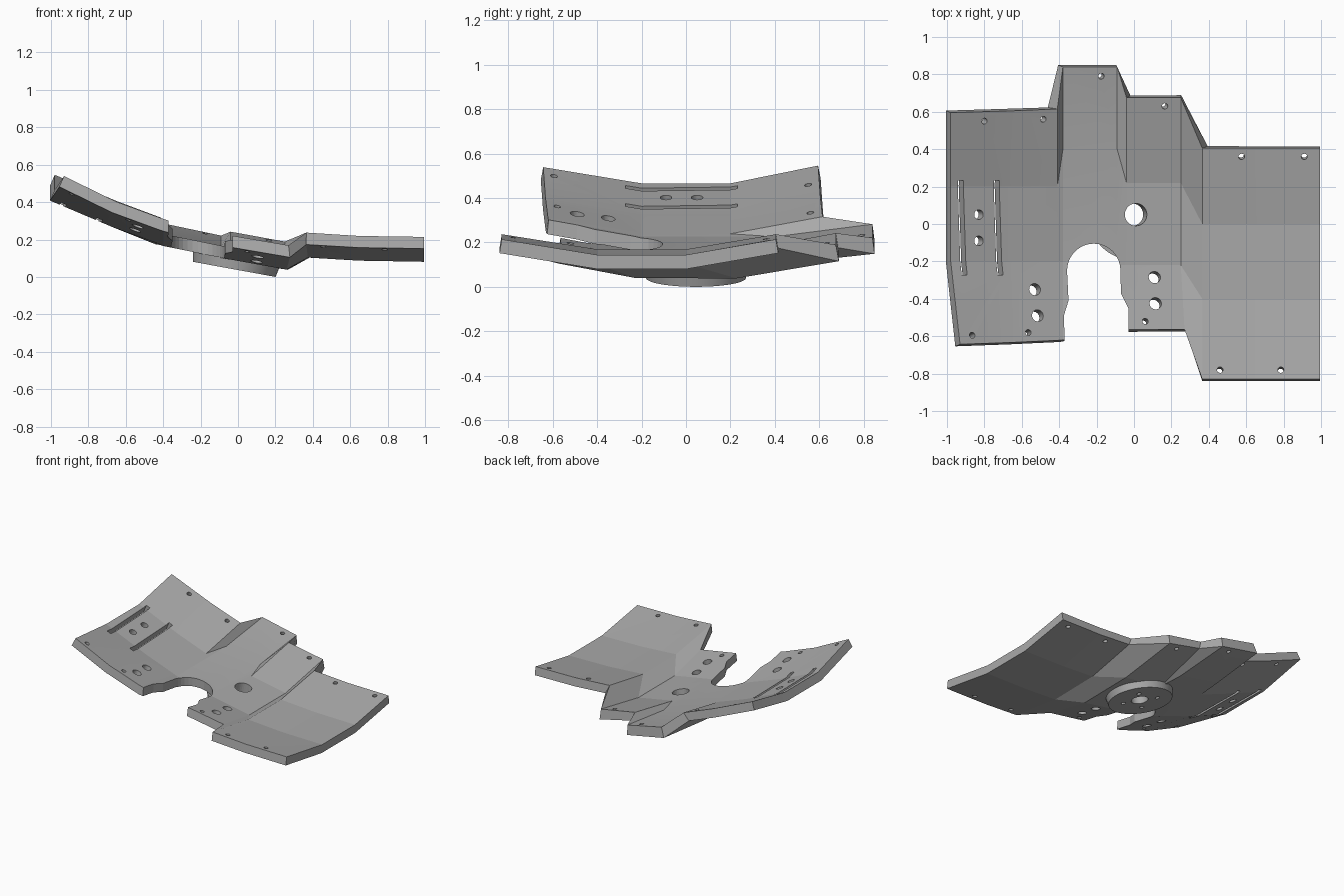
import bpy, bmesh, math
from mathutils import Matrix, Vector
from mathutils.bvhtree import BVHTree

cube = bpy.data.objects.get("Cube")
if cube:
    bpy.data.objects.remove(cube)

grey = bpy.data.materials.new("plain_grey")
grey.use_nodes = True
colour = (0.4, 0.4, 0.4, 1)
grey.diffuse_color = colour
grey.node_tree.nodes["Principled BSDF"].inputs["Base Color"].default_value = colour

THICK = 0.063


def add_object(name, bm):
    bmesh.ops.recalc_face_normals(bm, faces=bm.faces)
    mesh = bpy.data.meshes.new(name)
    bm.to_mesh(mesh)
    mesh.materials.append(grey)
    ob = bpy.data.objects.new(name, mesh)
    bpy.context.collection.objects.link(ob)
    return ob


def add_cylinder(bm, matrix, r1, r2, depth, segments=28):
    bmesh.ops.create_cone(bm, cap_ends=True, segments=segments, radius1=r1,
                          radius2=r2, depth=depth, matrix=matrix)


def cut(ob, bm):
    """Subtract the cutter mesh, bake the modifiers and drop the cutter."""
    cutter = add_object("cutter", bm)
    cutter.hide_render = True
    mod = ob.modifiers.new("cut", 'BOOLEAN')
    mod.object, mod.solver = cutter, 'EXACT'
    deps = bpy.context.evaluated_depsgraph_get()
    mesh = bpy.data.meshes.new_from_object(ob.evaluated_get(deps))
    ob.modifiers.clear()
    ob.data = mesh
    bpy.data.objects.remove(cutter)


# Folded plate: stations of x, front y, back y, two fold y, middle / front / back z
stations = [
    (-0.98, -0.643, 0.595, -0.2, 0.2, 0.482, 0.555, 0.562),
    (-0.65, -0.633, 0.605, -0.2, 0.2, 0.342, 0.418, 0.422),
    (-0.41, -0.622, 0.615, -0.2, 0.2, 0.255, 0.330, 0.332),
    (-0.38, -0.620, 0.84, -0.2, 0.4, 0.242, 0.320, 0.298),
    (-0.09, -0.565, 0.84, -0.22, 0.4, 0.183, 0.247, 0.237),
    (-0.04, -0.565, 0.675, -0.22, 0.22, 0.173, 0.238, 0.258),
    (0.25, -0.563, 0.675, -0.22, 0.22, 0.120, 0.185, 0.205),
    (0.365, -0.83, 0.405, -0.4, 0.0, 0.185, 0.253, 0.253),
    (0.65, -0.83, 0.405, -0.4, 0.0, 0.166, 0.235, 0.235),
    (0.995, -0.83, 0.405, -0.4, 0.0, 0.160, 0.230, 0.230),
]
bm = bmesh.new()
columns = []
for x, yf, yb, ff, fb, zm, zf, zb in stations:
    columns.append([bm.verts.new(p) for p in
                    ((x, yf, zf), (x, ff, zm), (x, fb, zm), (x, yb, zb))])
for a, b in zip(columns, columns[1:]):
    for i in range(3):
        bm.faces.new((a[i], b[i], b[i + 1], a[i + 1]))
columns[0][0].co.x += 0.05
columns[6][0].co.x += 0.02
bm.normal_update()
surface = BVHTree.FromBMesh(bm)
plate = add_object("folded_plate", bm)
solid = plate.modifiers.new("thickness", 'SOLIDIFY')
solid.thickness, solid.offset = THICK, -1
solid.use_even_offset = True


def frame_at(x, y):
    """Matrix on the plate surface with z along its normal."""
    hit, normal, _, _ = surface.ray_cast(Vector((x, y, 2)), Vector((0, 0, -1)))
    if normal.z < 0:
        normal = -normal
    turn = Vector((0, 0, 1)).rotation_difference(normal).to_matrix().to_4x4()
    return Matrix.Translation(hit) @ turn


# Round holes, by radius
holes = {
    0.016: [(-0.8, 0.55), (-0.485, 0.56), (-0.175, 0.79), (0.165, 0.63),
            (0.575, 0.36), (0.91, 0.36), (-0.865, -0.595), (-0.565, -0.58),
            (0.06, -0.52), (0.46, -0.78), (0.785, -0.78)],
    0.026: [(-0.83, 0.05), (-0.83, -0.09)],
    0.032: [(-0.53, -0.35), (-0.515, -0.49), (0.11, -0.285), (0.115, -0.425)],
    0.06: [(0.01, 0.05)],
}
bm = bmesh.new()
for radius, places in holes.items():
    for x, y in places:
        add_cylinder(bm, frame_at(x, y), radius, radius, 0.25)

# Two long slots
for x in (-0.92, -0.728):
    turn = Matrix.Rotation(math.radians(2), 4, 'Z')
    size = Matrix.Diagonal((0.032, 0.505, 0.3, 1))
    bmesh.ops.create_cube(bm, size=1, matrix=frame_at(x, -0.02) @ turn @ size)

# Arched notch in the front
outline = [(-0.03, -0.8), (-0.03, -0.45), (-0.07, -0.37)]
for i in range(17):
    a = math.pi * i / 16
    outline.append((-0.215 + 0.143 * math.cos(a), -0.25 + 0.145 * math.sin(a)))
outline += [(-0.35, -0.41), (-0.375, -0.49), (-0.365, -0.8)]
base = bm.faces.new([bm.verts.new((x, y, -0.3)) for x, y in outline])
top = bmesh.ops.extrude_face_region(bm, geom=[base])["geom"]
bmesh.ops.translate(bm, vec=(0, 0, 1.2),
                    verts=[v for v in top if isinstance(v, bmesh.types.BMVert)])
cut(plate, bm)

# Round boss under the plate, with a bore and four blind screw holes
boss_frame = frame_at(0.0, 0.045)
bm = bmesh.new()
low = boss_frame @ Matrix.Translation((0, 0, -THICK - 0.022))
add_cylinder(bm, low, 0.225, 0.235, 0.052, 64)
boss = add_object("round_boss", bm)
bm = bmesh.new()
add_cylinder(bm, frame_at(0.01, 0.05), 0.06, 0.06, 0.4)
for i in range(4):
    a = math.pi * (i / 2 + 0.25)
    spot = Matrix.Translation((0.12 * math.cos(a), 0.12 * math.sin(a), -THICK - 0.045))
    add_cylinder(bm, boss_frame @ spot, 0.016, 0.016, 0.05, 16)
cut(boss, bm)

# Rest the model on the ground and keep the folds crisp
drop = min(v.co.z for v in boss.data.vertices)
for ob, angle in ((plate, 8), (boss, 30)):
    ob.data.transform(Matrix.Translation((0, 0, -drop)))
    bpy.ops.object.select_all(action='DESELECT')
    ob.select_set(True)
    bpy.context.view_layer.objects.active = ob
    bpy.ops.object.shade_smooth_by_angle(angle=math.radians(angle))
